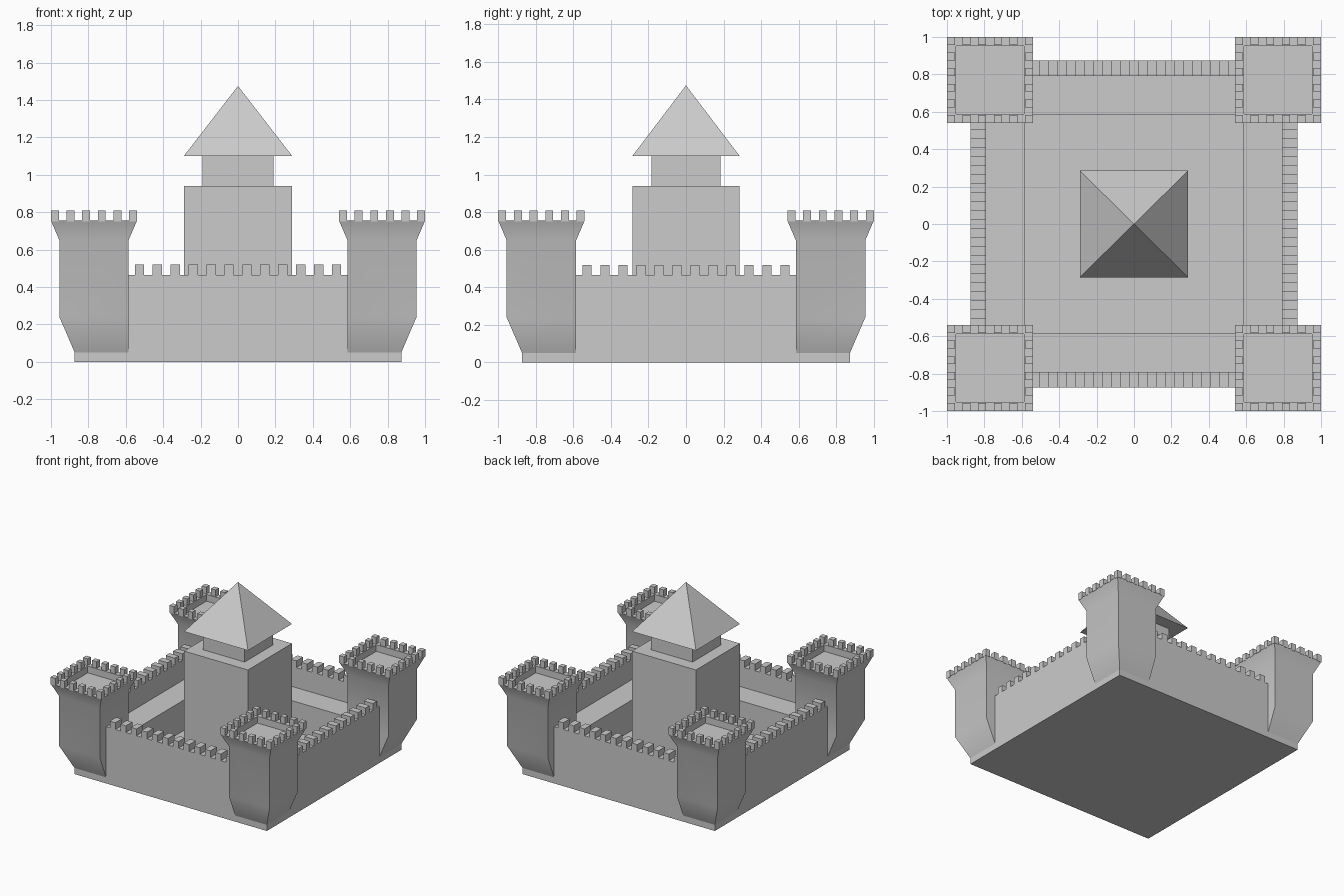
import bpy, bmesh, math
from mathutils import Matrix, Vector

if "Cube" in bpy.data.objects:
    bpy.data.objects.remove(bpy.data.objects["Cube"])


def finish(bm, name):
    bmesh.ops.recalc_face_normals(bm, faces=bm.faces)
    me = bpy.data.meshes.new(name)
    bm.to_mesh(me)
    bm.free()
    ob = bpy.data.objects.new(name, me)
    bpy.context.collection.objects.link(ob)
    return ob


def loft(bm, rings):
    """Stack of rectangles (z, x0, x1, y0, y1), capped at both ends."""
    loops = [[bm.verts.new((x, y, z)) for x, y in ((a, c), (b, c), (b, d), (a, d))]
             for z, a, b, c, d in rings]
    for lo, hi in zip(loops, loops[1:]):
        for i in range(4):
            j = (i + 1) % 4
            bm.faces.new((lo[i], lo[j], hi[j], hi[i]))
    bm.faces.new(loops[0][::-1])
    bm.faces.new(loops[-1])


def box(bm, x0, x1, y0, y1, z0, z1):
    loft(bm, [(z0, x0, x1, y0, y1), (z1, x0, x1, y0, y1)])


# Curtain wall: outer face, parapet, walkway, courtyard floor
bm = bmesh.new()
profile = [(0, .873), (.465, .873), (.465, .79), (.30, .79), (.30, .585), (.05, .585)]
loft(bm, [(z, -h, h, -h, h) for z, h in profile])
finish(bm, "curtain_wall")

# Wall merlons: twelve per side, turned to all four sides
bm = bmesh.new()
for side in range(4):
    old = set(bm.verts)
    for i in range(12):
        c = -.527 + i * 1.054 / 11
        box(bm, c - .025, c + .025, -.873, -.79, .46, .52)
    new = [v for v in bm.verts if v not in old]
    bmesh.ops.rotate(bm, verts=new, cent=Vector(),
                     matrix=Matrix.Rotation(side * math.pi / 2, 3, 'Z'))
finish(bm, "wall_merlons")

# Corner tower: tapered foot, shaft, flared top with sunken platform
bm = bmesh.new()
profile = [(.05, .585, .873), (.24, .585, .955), (.65, .585, .955), (.755, .54, 1.0),
           (.755, .588, .952), (.70, .588, .952)]
loft(bm, [(z, a, b, a, b) for z, a, b in profile])
tower = finish(bm, "corner_towers")

# Tower merlons: every second cell around an 11 x 11 rim
bm = bmesh.new()
n, lo, hi = 11, .54, 1.0
s = (hi - lo) / n
for i in range(0, n, 2):
    for j in range(0, n, 2):
        if i in (0, n - 1) or j in (0, n - 1):
            box(bm, lo + i * s, lo + (i + 1) * s, lo + j * s, lo + (j + 1) * s, .75, .81)
merlons = finish(bm, "tower_merlons")

# Repeat the tower at the other three corners
for ob in (tower, merlons):
    m = ob.modifiers.new("mirror", 'MIRROR')
    m.use_axis = (True, True, False)
    m.use_mirror_merge = False

bpy.ops.object.select_all(action='DESELECT')
tower.select_set(True)
bpy.context.view_layer.objects.active = tower
bpy.ops.object.shade_smooth_by_angle(angle=math.radians(30))

# Keep: main block and narrower upper storey
bm = bmesh.new()
loft(bm, [(.04, -.29, .29, -.285, .285), (.94, -.29, .29, -.285, .285),
          (.94, -.19, .19, -.185, .185), (1.11, -.19, .19, -.185, .185)])
finish(bm, "keep")

# Pyramid roof
bm = bmesh.new()
base = [bm.verts.new((x, y, 1.10)) for x, y in
        ((-.29, -.285), (.29, -.285), (.29, .285), (-.29, .285))]
apex = bm.verts.new((0, 0, 1.475))
bm.faces.new(base[::-1])
for i in range(4):
    bm.faces.new((base[i], base[(i + 1) % 4], apex))
finish(bm, "keep_roof")
